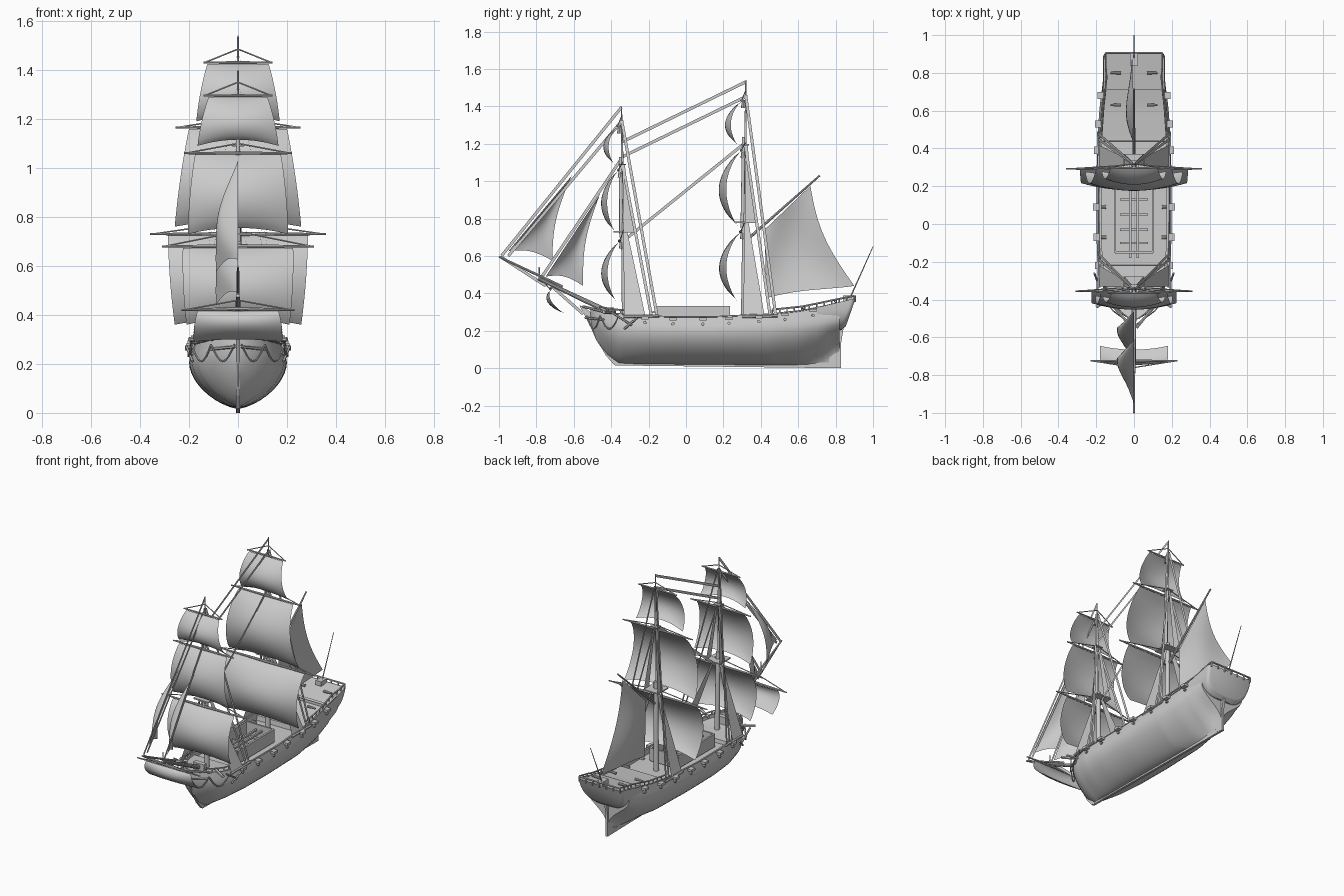
import bpy, bmesh, math
from mathutils import Vector, Matrix

if "Cube" in bpy.data.objects:
    bpy.data.objects.remove(bpy.data.objects["Cube"])

def finish(name, bm, smooth=True):
    me = bpy.data.meshes.new(name)
    bm.to_mesh(me)
    bm.free()
    if smooth:
        me.polygons.foreach_set("use_smooth", [True] * len(me.polygons))
        me.set_sharp_from_angle(angle=math.radians(35))
    ob = bpy.data.objects.new(name, me)
    bpy.context.collection.objects.link(ob)
    return ob

def grid(name, fn, nu, nv, caps=False):
    """Surface from fn(u, v), both 0..1."""
    bm = bmesh.new()
    V = [[bm.verts.new(fn(i / nu, j / nv)) for i in range(nu + 1)] for j in range(nv + 1)]
    for j in range(nv):
        for i in range(nu):
            bm.faces.new((V[j][i], V[j][i + 1], V[j + 1][i + 1], V[j + 1][i]))
    if caps:
        bm.faces.new(V[0])
        bm.faces.new(V[-1])
    bmesh.ops.remove_doubles(bm, verts=bm.verts, dist=1e-5)
    bmesh.ops.recalc_face_normals(bm, faces=bm.faces)
    return finish(name, bm)

def rods(name, items, n=8):
    """Tapered cylinders: (start, end, r1, r2)."""
    bm = bmesh.new()
    for a, b, r1, r2 in items:
        a, b = Vector(a), Vector(b)
        d = b - a
        m = Matrix.Translation((a + b) / 2) @ d.to_track_quat('Z', 'Y').to_matrix().to_4x4()
        bmesh.ops.create_cone(bm, cap_ends=True, segments=n, radius1=r1, radius2=r2, depth=d.length, matrix=m)
    return finish(name, bm)

def ribbons(name, items, w=.016):
    """Flat rope strips, wide in the side view: (start, end)."""
    bm = bmesh.new()
    for a, b in items:
        a, b = Vector(a), Vector(b)
        o = (b - a).cross(Vector((1, 0, 0))).normalized() * w / 2
        bm.faces.new([bm.verts.new(p) for p in (a - o, a + o, b + o, b - o)])
    return finish(name, bm, False)

def boxes(name, items):
    """Boxes: (centre, size)."""
    bm = bmesh.new()
    for c, s in items:
        bmesh.ops.create_cube(bm, size=1, matrix=Matrix.Translation(c) @ Matrix.Diagonal((*s, 1)))
    return finish(name, bm, False)

def plate(name, prof, t):
    """Extruded side profile of (y, z) points, thickness t across x."""
    bm = bmesh.new()
    f = bm.faces.new([bm.verts.new((-t / 2, y, z)) for y, z in prof])
    r = bmesh.ops.extrude_face_region(bm, geom=[f])
    bmesh.ops.translate(bm, vec=(t, 0, 0), verts=[v for v in r["geom"] if isinstance(v, bmesh.types.BMVert)])
    bmesh.ops.recalc_face_normals(bm, faces=bm.faces)
    return finish(name, bm, False)

def lerp(a, b, t):
    return a + (b - a) * t

# hull stations: y, keel z, rail z, half breadth, fullness exponent
ST = [(-.51, .22, .32, .008, 1), (-.48, .15, .31, .065, .95), (-.43, .075, .3, .118, .85),
      (-.36, .025, .29, .158, .75), (-.25, .02, .283, .187, .66), (-.1, .02, .275, .198, .6),
      (.15, .018, .275, .2, .6), (.45, .015, .29, .195, .65), (.62, .015, .308, .182, .9),
      (.73, .015, .33, .168, 1.5), (.82, .015, .35, .158, 4)]

def station(y):
    for a, b in zip(ST, ST[1:]):
        if y <= b[0]:
            t = max(0, (y - a[0]) / (b[0] - a[0]))
            return [lerp(p, q, t) for p, q in zip(a[1:], b[1:])]
    return ST[-1][1:]

def breadth(y, z):
    zk, zt, B, p = station(y)
    t = (z - zk) / (zt - zk)
    h = B * max(0, math.sin(min(1, max(0, t) / .75) * math.pi / 2)) ** p
    return h * (1 - .3 * max(0, t - .75))

YS = sorted([lerp(-.51, .82, i / 44) for i in range(45)] + [-.22, -.216, .436, .44])

def hull_pt(u, v):
    y = YS[round(v * (len(YS) - 1))]
    zk, zt, B, p = station(y)
    k = round(u * 34) - 17
    s, k = (1 if k > 0 else -1), 17 - abs(k)
    deck = .24 if -.218 < y < .438 else zt - .018
    if k <= 14:
        z = lerp(zk, zt, (k / 14) ** 1.3)
        return (s * breadth(y, z), y, z)
    inner = max(0, breadth(y, zt) - .012)
    return (s * inner, y, zt) if k == 15 else (s * inner, y, deck) if k == 16 else (0, y, deck)

# ring runs from keel over each side to the deck centre
grid("hull", hull_pt, 34, len(YS) - 1, True)

# stern counter and gallery with rounded after corners
def counter_pt(u, v):
    a = math.pi * u
    c, s = math.cos(a), max(0, math.sin(a))
    x = math.copysign(abs(c) ** .6, c)
    t = 1 - s ** .75
    k = min(1, v / .7)
    e = min(1, max(0, v - .7) / .3)
    w = lerp(.166, .164, k) * (1 - .1 * (1 - math.sqrt(max(0, 1 - e * e))))
    zt = lerp(.325, .368, k)
    return (x * w, lerp(.7, .83, k) + .05 * t * k + .025 * e, lerp(lerp(.2, .205, k) + .02 * e, zt, t))
grid("stern_counter", counter_pt, 24, 20, True)
bm = bmesh.new()
bm.faces.new([bm.verts.new(p) for p in ((-.163, .71, .33), (.163, .71, .33), (.16, .88, .362), (.145, .904, .366), (-.145, .904, .366), (-.16, .88, .362))])
finish("poop_deck", bm, False)

# keel, stem, rudder
plate("keel", [(-.38, .015), (.83, 0), (.83, .015), (.77, .03), (-.38, .035)], .014)
plate("stem", [(-.36, .02), (-.385, .018), (-.43, .07), (-.48, .16), (-.53, .26), (-.57, .335), (-.545, .33), (-.49, .28), (-.44, .13)], .016)
plate("rudder", [(.765, .01), (.83, 0), (.83, .14), (.845, .23), (.77, .23)], .016)

# cap rail along the sheer, posts and railings
def side(y, dz, s):
    z = station(y)[1] + dz
    return (s * breadth(y, z), y, z)
rail = []
for s in (-1, 1):
    P = [side(lerp(-.5, .82, i / 30), 0, s) for i in range(31)]
    rail += [(a, b, .004, .004) for a, b in zip(P, P[1:])]
    for y0, y1, n in ((.46, .9, 11), (-.46, -.24, 6)):
        P = []
        for i in range(n + 1):
            y = lerp(y0, y1, i / n)
            z = station(y)[1] if y < .8 else lerp(.345, .365, (y - .8) / .1)
            x = s * (breadth(y, z) - .006 if y < .82 else .15)
            rail.append(((x, y, z - .01), (x, y, z + .022), .004, .004))
            P.append((x, y, z + .022))
        rail += [(a, b, .005, .005) for a, b in zip(P, P[1:])]
rail.append(((-.15, .905, .385), (.15, .905, .385), .006, .006))
rail += [((x / 100, .905, .355), (x / 100, .905, .385), .004, .004) for x in range(-15, 16, 5)]
rods("railings", rail, 6)

# gunports with open lids and muzzles, deck guns aft
lids, guns = [], []
for y in (-.22, -.07, .09, .23, .39, .53, .68):
    z = station(y)[1] - .012
    for s in (-1, 1):
        x = breadth(y, z)
        lids.append(((s * (x + .012), y, z), (.034, .038, .016)))
        guns.append(((s * (x - .04), y, z - .026), (s * (x + .018), y, z - .026), .01, .008))
for y in (.63, .8):
    for s in (-1, 1):
        z = station(y)[1] + .012
        guns.append(((s * .07, y, z), (s * .125, y, z), .009, .006))
boxes("gunport_lids", lids)
rods("cannons", guns, 10)

# deck furniture
boxes("deck_fittings", [((s * .1, .04, .29), (.012, .38, .085)) for s in (-1, 1)]
      + [((0, y, .29), (.2, .012, .085)) for y in (-.15, .23)]
      + [((0, y, .265), (.15, .012, .05)) for y in (-.1, -.03, .05, .13)]
      + [((s * .02, .02, .3), (.012, .4, .012)) for s in (-1, 1)]
      + [((0, .87, .375), (.04, .06, .03)), ((0, -.4, .3), (.08, .03, .05))])

# catheads, anchors, head rails and swagged cables at the bow
tackle = []
for s in (-1, 1):
    tackle += [((s * .1, -.38, .3), (s * .2, -.44, .3), .009, .009),
               ((s * .19, -.4, .3), (s * .195, -.29, .23), .006, .006),
               ((s * .185, -.33, .21), (s * .21, -.26, .27), .006, .006),
               ((s * .015, -.55, .33), (s * .11, -.43, .3), .007, .007),
               ((s * .01, -.54, .27), (s * .11, -.44, .26), .006, .006)]
    for x0, x1, y0, y1 in ((.015, .11, -.53, -.46), (.11, .19, -.46, -.36)):
        P = [(s * lerp(x0, x1, i / 8), lerp(y0, y1, i / 8), .28 - .07 * math.sin(math.pi * i / 8)) for i in range(9)]
        tackle += [(a, b, .004, .004) for a, b in zip(P, P[1:])]
rods("bow_tackle", tackle, 6)

# square sails bellied forward
def square_sail(name, y0, y1, z0, z1, w0, w1, belly, arch=.025):
    def f(u, v):
        k = 2 * u - 1
        b = max(0, math.sin(math.pi * v ** .95)) ** .8
        return (k * (lerp(w0, w1, v) + .006 * b), lerp(y0, y1, v) - belly * b * (1 - .3 * k * k) - .02 * v * (1 - k * k),
                lerp(z0, z1, v) + arch * v ** 3 * (1 - k * k))
    grid(name, f, 16, 16)

# masts: name, base y, top y, top z, then yards (z, half length, lift, head w, foot w, foot z, belly)
MASTS = [("fore", -.325, -.345, 1.40, [(.68, .31, .06, .225, .21, .36, .078), (1.06, .22, .04, .175, .205, .73, .072), (1.295, .14, .055, .12, .165, 1.09, .055)]),
         ("main", .31, .32, 1.54, [(.73, .36, .05, .285, .258, .36, .095), (1.165, .255, .04, .2, .258, .76, .1), (1.43, .14, .055, .125, .17, 1.19, .068)])]
for name, yb, yt, top, yards in MASTS:
    Y = lambda z: lerp(yb, yt, (z - .2) / (top - .2))
    zc, zt2 = yards[0][0] + .05, yards[1][0] + .03
    rods(name + "_mast", [((0, Y(.2), .2), (0, Y(zc + .05), zc + .05), .017, .013),
                          ((0, Y(zc) - .012, zc - .03), (0, Y(zt2) - .01, zt2 + .04), .011, .008),
                          ((0, Y(zt2), zt2 - .03), (0, yt, top), .007, .003)], 12)
    boxes(name + "_top", [((0, Y(zc), zc), (.11, .11, .008)), ((0, Y(zt2), zt2), (.05, .04, .006))])
    spars = []
    for i, (z, half, lift, w0, w1, zf, belly) in enumerate(yards):
        y = Y(z) - .022
        for s in (-1, 1):
            spars += [((0, y, z), (s * half, y, z), .009 - .0015 * i, .004),
                      ((s * half * .97, y, z), (0, Y(z), z + lift), .003, .003)]
        spars.append(((0, y + .01, z - .04), (0, y + .01, z + .005), .014, .007))
        square_sail(f"{name}_sail_{i + 1}", y - .002, y - .018, z - .006, zf, w0, w1, belly)
    rods(name + "_yards", spars, 8)
    # shroud panels and backstays
    bm = bmesh.new()
    stays, chains = [], []
    for s in (-1, 1):
        for q in ([(.02, Y(zc), zc), (.185, Y(.3) - .005, .275), (.19, Y(.3) + .11, .275), (.02, Y(zc) + .02, zc)],
                  [(.006, Y(zt2), zt2), (.05, Y(zc), zc), (.05, Y(zc) + .055, zc), (.006, Y(zt2) + .012, zt2)]):
            bm.faces.new([bm.verts.new((s * x, y, z)) for x, y, z in q])
        for z, dy in ((zt2, .14), (yards[2][0] + .03, .17)):
            stays.append(((s * .006, Y(z), z), (s * .19, yb + dy, .28)))
        chains.append(((s * .185, yb - .01, .275), (s * .19, yb + .18, .28), .008, .008))
    finish(name + "_shrouds", bm, False)
    ribbons(name + "_backstays", stays)
    rods(name + "_channels", chains, 6)

# bowsprit, jibboom, gaff, ensign staff
rods("bowsprit", [((0, -.4, .295), (0, -.79, .48), .014, .009), ((0, -.66, .435), (0, -1, .597), .008, .005),
                  ((0, -.785, .47), (0, -.785, .54), .005, .003)], 10)
rods("gaff", [((0, .33, .69), (0, .715, 1.03), .008, .005), ((0, .87, .36), (0, 1, .65), .004, .002)])

# spritsail
rods("spritsail_yard", [((0, -.725, .425), (s * .23, -.725, .42), .008, .004) for s in (-1, 1)]
     + [((s * .22, -.725, .42), (0, -.76, .46), .003, .003) for s in (-1, 1)])
square_sail("spritsail", -.725, -.645, .415, .29, .165, .18, .045, .01)

# fore-and-aft stays and bobstays
PAIRS = [(-.345, 1.395, -.985, .602), (-.345, 1.32, -.95, .6), (-.345, 1.12, -.77, .49),
         (.318, 1.53, -.34, 1.21), (.316, 1.45, -.34, 1.13), (.31, 1.2, -.31, .7),
         (-.99, .595, -.75, .44), (-.72, .44, -.55, .29)]
ribbons("stays", [((0, a, b), (0, c, d)) for a, b, c, d in PAIRS])

# jibs and spanker
def jib(name, head, tack, clew):
    H, T, C = map(Vector, (head, tack, clew))
    def f(u, v):
        p = H.lerp(T.lerp(C, u), v)
        p.x -= .045 * math.sin(math.pi * v ** 1.2) * math.sin(math.pi * min(1, u * .85)) + .008 * u * math.sin(math.pi * v)
        p.y -= .03 * u * math.sin(math.pi * v)
        p.z += .025 * v * math.sin(math.pi * u)
        return p
    grid(name, f, 12, 16)
jib("outer_jib", (0, -.61, 1.03), (0, -.95, .625), (-.09, -.715, .575))
jib("inner_jib", (0, -.46, .93), (0, -.75, .49), (-.09, -.55, .44))

def spanker(u, v):
    p = Vector((0, .42, .74)).lerp(Vector((0, .665, .975)), u).lerp(
        Vector((0, .43, .375)).lerp(Vector((-.01, .9, .44)), u), v)
    p.x -= .04 * math.sin(math.pi * u) * math.sin(math.pi * v * .9)
    p.y -= .045 * u * math.sin(math.pi * v)
    p.z += .02 * v * math.sin(math.pi * u) * (1 - u)
    return p
grid("spanker", spanker, 14, 14)
